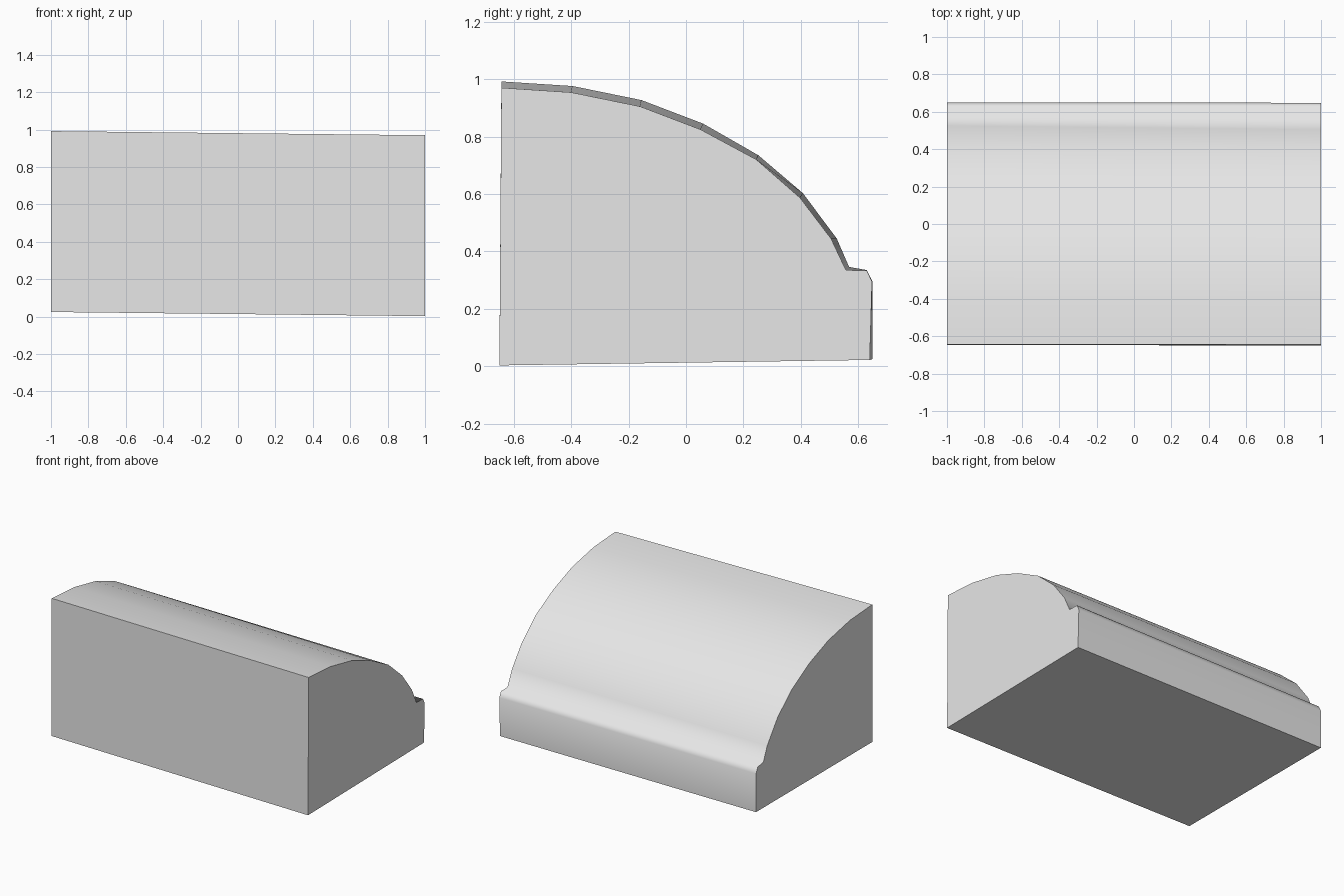
import bpy
import bmesh
import math

cube = bpy.data.objects.get("Cube")
if cube:
    bpy.data.objects.remove(cube, do_unlink=True)

# Plain grey material
GREY = (0.8, 0.8, 0.8, 1.0)
grey = bpy.data.materials.new("plain_grey")
grey.use_nodes = True
grey.diffuse_color = GREY
grey.node_tree.nodes["Principled BSDF"].inputs["Base Color"].default_value = GREY

# End profiles as (y, z): front wall, curved back, notch, lip, base
left_profile = [
    (-0.65, 0.003), (-0.643, 0.97), (-0.40, 0.954), (-0.16, 0.905),
    (0.05, 0.825), (0.245, 0.72), (0.397, 0.587), (0.505, 0.445),
    (0.557, 0.335), (0.63, 0.333), (0.648, 0.295), (0.64, 0.022),
]
right_profile = [
    (-0.646, 0.025), (-0.643, 0.992), (-0.395, 0.976), (-0.155, 0.927),
    (0.06, 0.845), (0.252, 0.735), (0.407, 0.603), (0.525, 0.445),
    (0.568, 0.346), (0.63, 0.335), (0.65, 0.295), (0.65, 0.025),
]


def loft(name, near, far, half_length):
    """Join two matching end profiles into a closed solid."""
    bm = bmesh.new()
    a = [bm.verts.new((half_length, y, z)) for y, z in near]
    b = [bm.verts.new((-half_length, y, z)) for y, z in far]
    bm.faces.new(a)
    bm.faces.new(b[::-1])
    for i in range(len(a)):
        j = (i + 1) % len(a)
        bm.faces.new((a[i], b[i], b[j], a[j]))
    bmesh.ops.recalc_face_normals(bm, faces=bm.faces)
    mesh = bpy.data.meshes.new(name)
    bm.to_mesh(mesh)
    bm.free()
    obj = bpy.data.objects.new(name, mesh)
    bpy.context.collection.objects.link(obj)
    return obj


# Curved block with a raised lip along the back
block = loft("curved_block", left_profile, right_profile, 1.0)
block.data.materials.append(grey)

# Smooth curve and lip, crisp ends and top edge
bpy.ops.object.select_all(action="DESELECT")
block.select_set(True)
bpy.context.view_layer.objects.active = block
bpy.ops.object.shade_smooth_by_angle(angle=math.radians(75))
